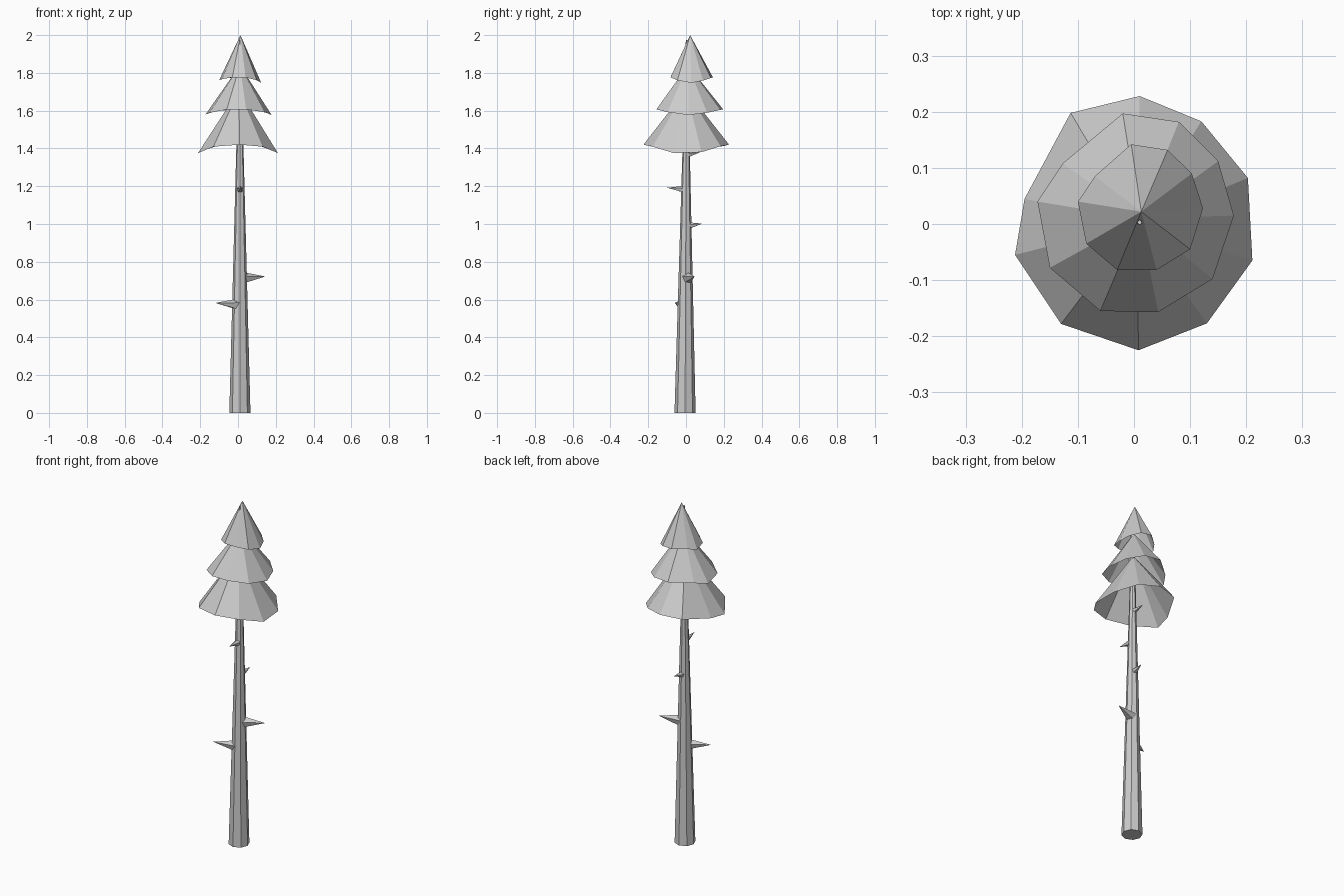
import bpy
import bmesh
from mathutils import Vector

if "Cube" in bpy.data.objects:
    bpy.data.objects.remove(bpy.data.objects["Cube"])


def make_object(name, bm):
    bmesh.ops.recalc_face_normals(bm, faces=bm.faces[:])
    mesh = bpy.data.meshes.new(name)
    bm.to_mesh(mesh)
    bm.free()
    obj = bpy.data.objects.new(name, mesh)
    bpy.context.collection.objects.link(obj)
    return obj


def tapered(name, start, end, r1, r2, sides):
    """Closed low-poly cone running from start to end."""
    start, end = Vector(start), Vector(end)
    axis = end - start
    bm = bmesh.new()
    bmesh.ops.create_cone(bm, cap_ends=True, segments=sides,
                          radius1=r1, radius2=r2, depth=axis.length)
    rot = axis.to_track_quat('Z', 'Y')
    for v in bm.verts:
        v.co = rot @ v.co + (start + end) / 2
    return make_object(name, bm)


def foliage_tier(name, apex, rim, z, droop):
    """Open faceted skirt whose rim hangs lower at the left and right."""
    bm = bmesh.new()
    tip = bm.verts.new(apex)
    widest = max(abs(x) for x, y in rim)
    ring = [bm.verts.new((x, y, z - droop * (abs(x) / widest) ** 3))
            for x, y in rim]
    for a, b in zip(ring, ring[1:] + ring[:1]):
        bm.faces.new((tip, b, a))
    return make_object(name, bm)


# Trunk
tapered("trunk", (0.01, -0.005, 0), (0.01, 0.003, 1.975), 0.056, 0.004, 8)

# Broken branch stubs: start, tip, base radius
stubs = [
    ((0.02, 0.005, 0.713), (0.145, 0.045, 0.722), 0.034),
    ((0.01, -0.01, 0.573), (-0.12, -0.06, 0.582), 0.034),
    ((0.01, -0.005, 1.182), (0.015, -0.10, 1.192), 0.021),
    ((0.01, 0.0, 0.988), (0.02, 0.085, 1.002), 0.023),
    ((0.01, 0.0, 1.365), (0.0, 0.075, 1.38), 0.019),
]
for i, (start, end, radius) in enumerate(stubs, 1):
    tapered(f"branch_stub_{i}", start, end, radius, 0.0, 5)

# Foliage tiers
foliage_tier("foliage_bottom", (0.005, 0.0, 1.71), [
    (0.01, 0.228), (0.12, 0.183), (0.203, 0.082), (0.211, -0.065),
    (0.13, -0.177), (0.008, -0.225), (-0.13, -0.178), (-0.212, -0.055),
    (-0.195, 0.045), (-0.113, 0.198)], 1.42, 0.045)
foliage_tier("foliage_middle", (0.01, 0.01, 1.84), [
    (-0.02, 0.197), (0.08, 0.182), (0.15, 0.112), (0.178, 0.015),
    (0.14, -0.098), (0.043, -0.157), (-0.06, -0.155), (-0.15, -0.078),
    (-0.172, 0.04), (-0.127, 0.108)], 1.607, 0.03)
foliage_tier("foliage_top", (0.013, 0.022, 2.0), [
    (-0.005, 0.142), (0.06, 0.132), (0.103, 0.09), (0.123, 0.028),
    (0.1, -0.045), (0.04, -0.082), (-0.03, -0.082), (-0.085, -0.035),
    (-0.1, 0.04), (-0.07, 0.085)], 1.777, 0.03)
